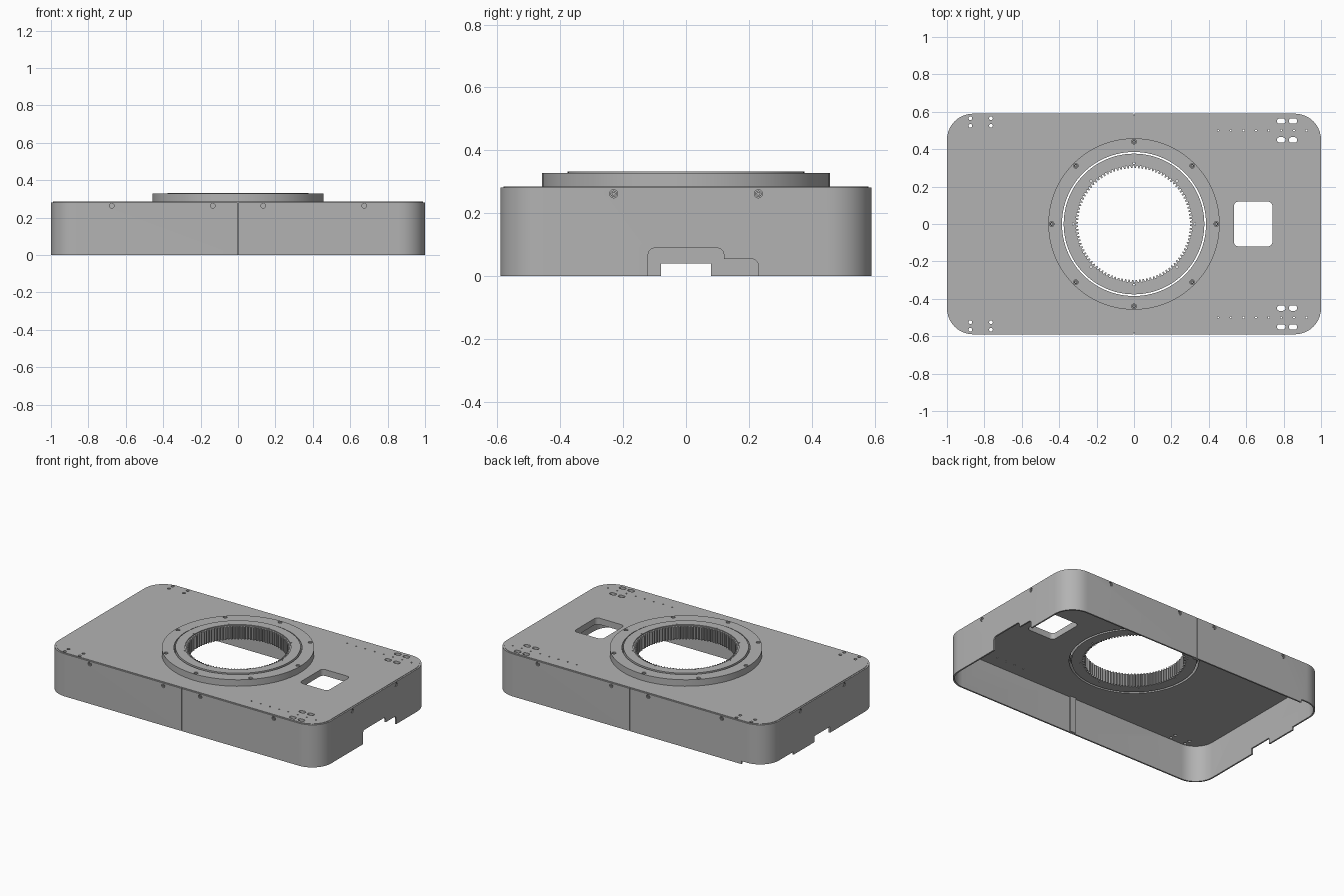
import bpy, bmesh, math
from mathutils import Matrix, Vector

if "Cube" in bpy.data.objects:
    bpy.data.objects.remove(bpy.data.objects["Cube"])


def material(name, value):
    mat = bpy.data.materials.new(name)
    mat.use_nodes = True
    color = (value, value, value, 1)
    mat.diffuse_color = color
    mat.node_tree.nodes["Principled BSDF"].inputs["Base Color"].default_value = color
    return mat


GREY = material("machined grey", 0.45)
L, W, H = 1.0, 0.59, 0.285
WALL, PLATE_Z, RIM_TOP = 0.01, 0.243, 0.333


# Outline helpers
def circle(r, cx=0, cy=0, n=24):
    return [(cx + r * math.cos(math.tau * i / n), cy + r * math.sin(math.tau * i / n))
            for i in range(n)]


def rounded(hx, hy, r, cx=0, cy=0, n=10):
    pts = []
    for k, (sx, sy) in enumerate(((1, 1), (-1, 1), (-1, -1), (1, -1))):
        for i in range(n + 1):
            a = math.pi / 2 * (k + i / n)
            pts.append((cx + sx * (hx - r) + r * math.cos(a),
                        cy + sy * (hy - r) + r * math.sin(a)))
    return pts


def gear(root, tip, teeth):
    pts = []
    for i in range(teeth):
        for f, r in ((0, root), (0.3, root), (0.5, tip), (0.8, tip)):
            a = math.tau * (i + f) / teeth
            pts.append((r * math.cos(a), r * math.sin(a)))
    return pts


def shade(ob):
    bpy.ops.object.select_all(action="DESELECT")
    ob.select_set(True)
    bpy.context.view_layer.objects.active = ob
    bpy.ops.object.shade_smooth_by_angle(angle=math.radians(30))


def slab(name, outlines, z0, z1, matrix=None):
    """Extrude nested closed outlines; inner ones become holes."""
    cu = bpy.data.curves.new(name, "CURVE")
    cu.dimensions, cu.fill_mode, cu.extrude = "2D", "BOTH", (z1 - z0) / 2
    for pts in outlines:
        sp = cu.splines.new("POLY")
        sp.points.add(len(pts) - 1)
        for p, (x, y) in zip(sp.points, pts):
            p.co = (x, y, 0, 1)
        sp.use_cyclic_u = True
    tmp = bpy.data.objects.new(name + "_curve", cu)
    bpy.context.collection.objects.link(tmp)
    bpy.context.view_layer.update()
    me = bpy.data.meshes.new_from_object(
        tmp.evaluated_get(bpy.context.evaluated_depsgraph_get()))
    bpy.data.objects.remove(tmp)
    me.transform(Matrix.Translation((0, 0, (z0 + z1) / 2)))
    if matrix:
        me.transform(matrix)
    bm = bmesh.new()
    bm.from_mesh(me)
    bmesh.ops.remove_doubles(bm, verts=bm.verts, dist=1e-5)
    bmesh.ops.recalc_face_normals(bm, faces=bm.faces)
    bm.to_mesh(me)
    bm.free()
    me.name = name
    me.materials.clear()
    me.materials.append(GREY)
    ob = bpy.data.objects.new(name, me)
    bpy.context.collection.objects.link(ob)
    shade(ob)
    return ob


def block(name, x, y, z):
    return slab(name, [[(x[0], y[0]), (x[1], y[0]), (x[1], y[1]), (x[0], y[1])]], *z)


def facing(direction, pos):
    turn = Vector(direction).to_track_quat("Z", "Y").to_matrix().to_4x4()
    return Matrix.Translation(pos) @ turn


# Outer skirt, cut below
skirt = slab("skirt", [rounded(L, W, 0.14), rounded(L - WALL, W - WALL, 0.13)], 0, H - 0.003)
cutters = []

# Cable notches: stepped on the left end, plain on the right end
to_x = Matrix(((0, 0, 1, 0), (1, 0, 0, 0), (0, 1, 0, 0), (0, 0, 0, 1)))
arc = [(math.sin(a), math.cos(a)) for a in (0, math.pi / 6, math.pi / 3, math.pi / 2)]
step = [(-0.12, -0.05)]
step += [(-0.1 - 0.02 * s, 0.07 + 0.02 * c) for s, c in reversed(arc)]
step += [(0.1 + 0.02 * s, 0.07 + 0.02 * c) for s, c in arc]
step += [(0.12, 0.055)]
step += [(0.21 + 0.02 * s, 0.035 + 0.02 * c) for s, c in arc]
step += [(0.23, -0.05)]
cutters.append(slab("notch_cutter", [step], 0.9, 1.1, to_x))
cutters.append(block("notch_cutter", (-1.1, -0.9), (-0.08, 0.08), (-0.05, 0.04)))

# Shallow relief round one rear corner, and the two skirt joints
cutters.append(block("relief_cutter", (-1.1, -0.82), (0.3, 0.7), (-0.05, 0.02)))
for y in (-W, W):
    cutters.append(block("joint_cutter", (-0.002, 0.002), (y - 0.05, y + 0.05), (-0.1, 0.4)))

# Side screws sunk into the skirt
spots = [((0, s, 0), (x, s * W, 0.264)) for s in (-1, 1) for x in (-0.675, -0.135, 0.135, 0.675)]
spots += [((s, 0, 0), (s * L, y, 0.262)) for s in (-1, 1) for y in (-0.23, 0.23)]
for normal, pos in spots:
    place = facing(normal, pos)
    cutters.append(slab("screw_cutter", [circle(0.013, n=16)], -0.03, 0.03, place))
    slab("side_screw", [circle(0.010, n=16), circle(0.005, n=6)], -0.012, -0.002, place)

for cut in cutters:
    cut.hide_render = True
    mod = skirt.modifiers.new("cut", "BOOLEAN")
    mod.operation, mod.solver, mod.object = "DIFFERENCE", "EXACT", cut
    bpy.context.view_layer.objects.active = skirt
    bpy.ops.object.modifier_apply(modifier=mod.name)
    bpy.data.objects.remove(cut)
shade(skirt)

# Joint strips behind the skirt seams
for name, s in (("front_joint_strip", -1), ("back_joint_strip", 1)):
    ys = sorted((s * (W - WALL), s * (W - 0.022)))
    block(name, (-0.02, 0.02), ys, (0, PLATE_Z))

# Top plate with window, slots and holes
holes = [circle(0.39, n=96), rounded(0.103, 0.12, 0.025, 0.637, 0)]
for s in (-1, 1):
    for x in (-0.875, -0.765):
        holes += [circle(0.01, x, s * y, 16) for y in (0.525, 0.565)]
    for x in (0.787, 0.85):
        holes += [rounded(0.022, 0.014, 0.012, x, s * y, 4) for y in (0.45, 0.55)]
    holes += [circle(0.005, 0.45 + 0.0675 * i, s * 0.5, 10) for i in range(8)]
slab("top_plate", [rounded(L - WALL, W - WALL, 0.13)] + holes, PLATE_Z, H)

# Outer bearing ring with its eight screws
bolts = circle(0.44, n=8)
slab("outer_ring", [circle(0.458, n=96), circle(0.385, n=96)]
     + [circle(0.013, x, y, 16) for x, y in bolts], H, 0.328)
for x, y in bolts:
    slab("ring_screw", [circle(0.010, x, y, 16), circle(0.005, x, y, 6)], H, 0.322)

# Inner bearing ring with internal teeth
slab("gear_ring", [circle(0.376, n=96), gear(0.312, 0.299, 100)]
     + [circle(0.005, x, y, 10) for x, y in circle(0.325, n=8)], PLATE_Z, RIM_TOP - 0.006)
slab("gear_ring_rim", [circle(0.376, n=96), circle(0.318, n=96)]
     + [circle(0.005, x, y, 10) for x, y in circle(0.325, n=8)], RIM_TOP - 0.006, RIM_TOP)
